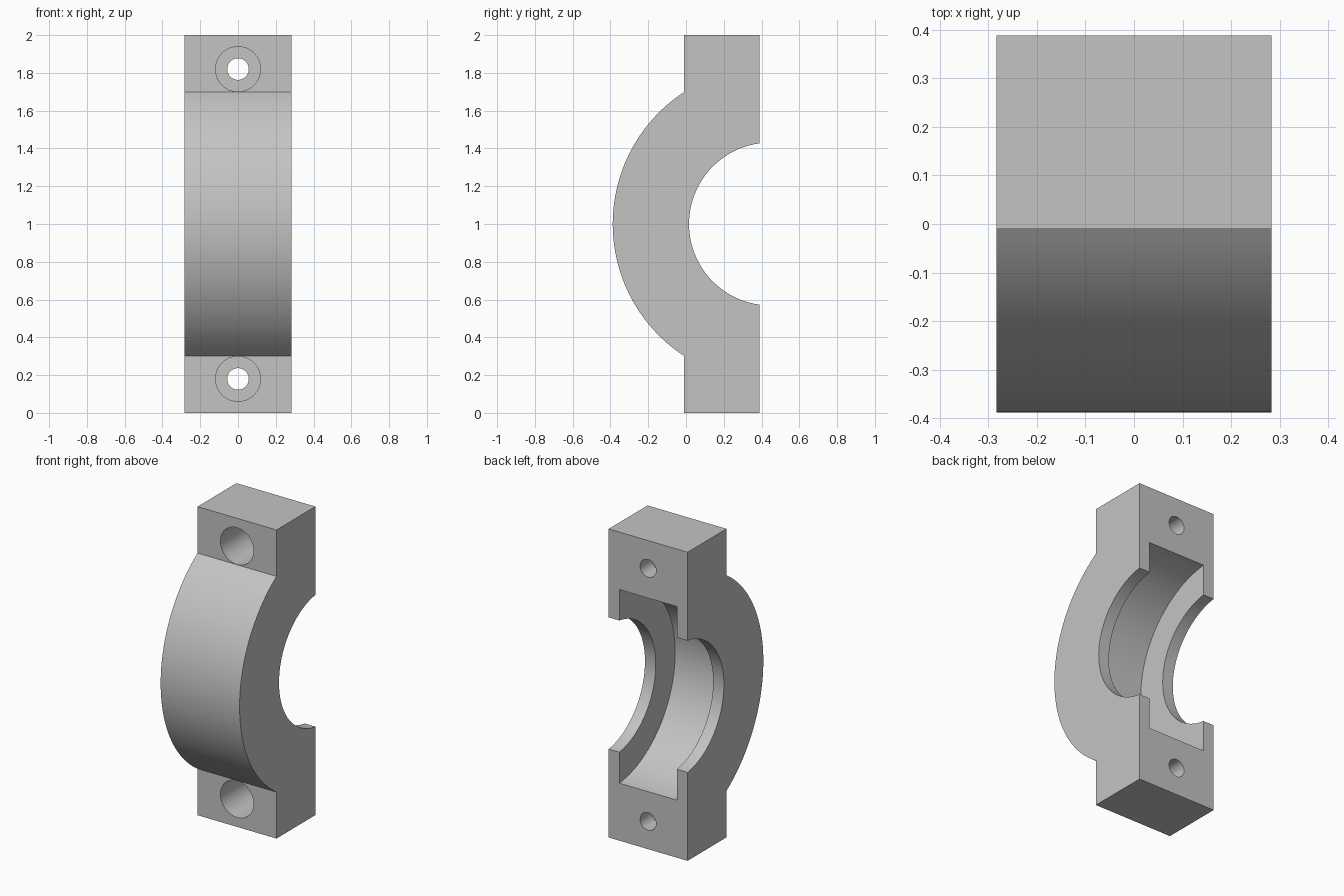
import bpy, bmesh, math
from mathutils import Matrix, Vector

cube = bpy.data.objects.get("Cube")
if cube:
    bpy.data.objects.remove(cube, do_unlink=True)

HALF_W = 0.283                  # half width along x
FRONT, BACK = -0.01, 0.388      # flange faces along y
AXIS_Y, AXIS_Z = 0.447, 1.0     # common axis of the arcs
OUTER_R, BORE_R, GROOVE_R = 0.835, 0.431, 0.63
GROOVE_HALF = 0.206
BOLT_OFFSET = 0.82

grey = bpy.data.materials.new("light grey metal")
grey.use_nodes = True
color = (0.55, 0.55, 0.55, 1)
grey.diffuse_color = color
grey.node_tree.nodes["Principled BSDF"].inputs["Base Color"].default_value = color


def add_object(name, bm):
    bmesh.ops.recalc_face_normals(bm, faces=bm.faces)
    mesh = bpy.data.meshes.new(name)
    bm.to_mesh(mesh)
    bm.free()
    mesh.materials.append(grey)
    obj = bpy.data.objects.new(name, mesh)
    bpy.context.collection.objects.link(obj)
    return obj


def cylinder(name, radius, start, end, segments):
    start, end = Vector(start), Vector(end)
    direction = end - start
    turn = direction.to_track_quat('Z', 'Y').to_matrix().to_4x4()
    bm = bmesh.new()
    bmesh.ops.create_cone(bm, cap_ends=True, segments=segments, radius1=radius,
                          radius2=radius, depth=direction.length,
                          matrix=Matrix.Translation((start + end) / 2) @ turn)
    return add_object(name, bm)


# Clamp body: side profile with flat flanges and a bulging arc, extruded in x
limit = math.acos((AXIS_Y - FRONT) / OUTER_R)
steps = 64
outline = [(BACK, 0), (FRONT, 0)]
for i in range(steps + 1):
    a = limit * (2 * i / steps - 1)
    outline.append((AXIS_Y - OUTER_R * math.cos(a), AXIS_Z + OUTER_R * math.sin(a)))
outline += [(FRONT, 2), (BACK, 2)]

bm = bmesh.new()
profile = bm.faces.new([bm.verts.new((-HALF_W, y, z)) for y, z in outline])
side = bmesh.ops.extrude_face_region(bm, geom=[profile])
moved = [v for v in side["geom"] if isinstance(v, bmesh.types.BMVert)]
bmesh.ops.translate(bm, verts=moved, vec=(2 * HALF_W, 0, 0))
body = add_object("clamp_half", bm)

# Cutters: shaft bore, inner groove, counterbored bolt holes
cutters = [
    cylinder("bore_cutter", BORE_R, (-0.5, AXIS_Y, AXIS_Z), (0.5, AXIS_Y, AXIS_Z), 128),
    cylinder("groove_cutter", GROOVE_R, (-GROOVE_HALF, AXIS_Y, AXIS_Z),
             (GROOVE_HALF, AXIS_Y, AXIS_Z), 128),
]
for label, sign in (("upper", 1), ("lower", -1)):
    z = AXIS_Z + sign * BOLT_OFFSET
    cutters.append(cylinder(label + "_counterbore_cutter", 0.119,
                            (0, -0.3, z), (0, FRONT + 0.28, z), 64))
    cutters.append(cylinder(label + "_bolt_hole_cutter", 0.057,
                            (0, -0.35, z), (0, 0.5, z), 48))

bpy.ops.object.select_all(action='DESELECT')
body.select_set(True)
bpy.context.view_layer.objects.active = body
for cutter in cutters:
    cutter.hide_render = True
    mod = body.modifiers.new(cutter.name, 'BOOLEAN')
    mod.operation = 'DIFFERENCE'
    mod.solver = 'EXACT'
    mod.object = cutter
    bpy.ops.object.modifier_apply(modifier=mod.name)
    bpy.data.objects.remove(cutter, do_unlink=True)

# Smooth arcs and bores with crisp edges
bpy.ops.object.shade_smooth_by_angle(angle=math.radians(25))
